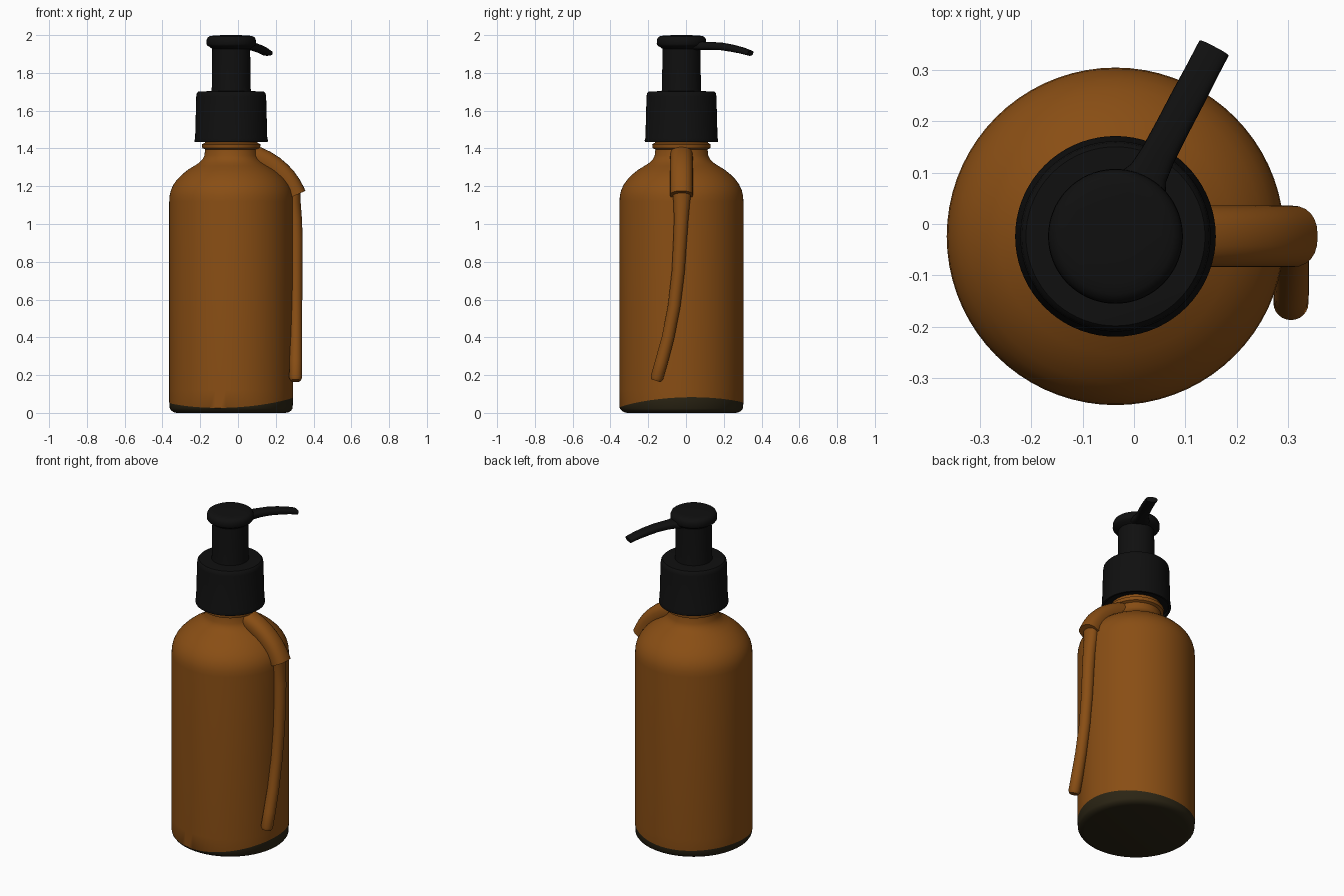
import bpy, bmesh, math
from mathutils import Vector

if "Cube" in bpy.data.objects:
    bpy.data.objects.remove(bpy.data.objects["Cube"])

CX, CY = -0.036, -0.024   # bottle axis
SEG = 72


def material(name, rgb):
    m = bpy.data.materials.new(name)
    m.diffuse_color = (*rgb, 1)
    m.use_nodes = True
    m.node_tree.nodes["Principled BSDF"].inputs["Base Color"].default_value = m.diffuse_color
    return m


amber = material("amber brown", (0.25, 0.076, 0.007))
black = material("black plastic", (0.005, 0.005, 0.005))
dark = material("dark base", (0.024, 0.018, 0.007))


def finish(name, bm, mats, angle=35):
    bmesh.ops.recalc_face_normals(bm, faces=bm.faces)
    me = bpy.data.meshes.new(name)
    bm.to_mesh(me)
    bm.free()
    for m in mats:
        me.materials.append(m)
    me.shade_smooth()
    me.set_sharp_from_angle(angle=math.radians(angle))
    ob = bpy.data.objects.new(name, me)
    bpy.context.collection.objects.link(ob)
    return ob


def skin(bm, rings):
    """Bridge rings of equal length, cap both ends; returns faces per band."""
    n = len(rings[0])
    bands = []
    for a, b in zip(rings, rings[1:]):
        bands.append([bm.faces.new((a[i], a[(i + 1) % n], b[(i + 1) % n], b[i]))
                      for i in range(n)])
    first = bm.faces.new(rings[0][::-1])
    bm.faces.new(rings[-1])
    return first, bands


def lathe(name, profile, mats, wavy=None):
    """Revolve (radius, z) points; ring number `wavy` follows the base colour line,
    and everything below it takes the second material."""
    bm = bmesh.new()
    rings = []
    for k, (r, z) in enumerate(profile):
        ring = []
        for i in range(SEG):
            t = 2 * math.pi * i / SEG
            h = z
            if k == wavy:
                h += 0.014 * math.cos(t) + 0.012 * math.sin(t) + 0.014 * math.cos(2 * t)
            ring.append(bm.verts.new((CX + r * math.cos(t), CY + r * math.sin(t), h)))
        rings.append(ring)
    first, bands = skin(bm, rings)
    if wavy:
        for f in [first] + [f for band in bands[:wavy] for f in band]:
            f.material_index = 1
    return finish(name, bm, mats)


def sweep(name, path, side, mat, power=1.0, n=24):
    """Sweep an oval along path rows (point, half width, half height)."""
    bm = bmesh.new()
    pts = [Vector(p) for p, _, _ in path]
    rings = []
    for k, (_, w, h) in enumerate(path):
        tan = (pts[min(k + 1, len(pts) - 1)] - pts[max(k - 1, 0)]).normalized()
        up = side.cross(tan).normalized()
        across = tan.cross(up)
        ring = []
        for i in range(n):
            t = 2 * math.pi * i / n
            c, s = math.cos(t), math.sin(t)
            u = math.copysign(abs(c) ** power, c) * w
            v = math.copysign(abs(s) ** power, s) * h
            ring.append(bm.verts.new(pts[k] + across * u + up * v))
        rings.append(ring)
    skin(bm, rings)
    return finish(name, bm, [mat], 45)


# Bottle body with rounded shoulder, neck and dark wavy base
lathe("bottle", [
    (0.288, 0.0), (0.305, 0.004), (0.317, 0.012), (0.325, 0.023), (0.328, 0.054),
    (0.328, 0.12), (0.328, 1.12), (0.326, 1.15), (0.319, 1.18), (0.305, 1.21),
    (0.285, 1.237), (0.258, 1.264), (0.228, 1.288), (0.195, 1.308), (0.17, 1.324),
    (0.152, 1.342), (0.142, 1.362), (0.138, 1.395), (0.153, 1.402), (0.155, 1.422),
    (0.14, 1.43), (0.14, 1.46)], [amber, dark], wavy=4)

# Screw cap
lathe("screw_cap", [
    (0.14, 1.445), (0.178, 1.445), (0.182, 1.435), (0.193, 1.435), (0.195, 1.442),
    (0.191, 1.455), (0.185, 1.675), (0.182, 1.692), (0.174, 1.701), (0.10, 1.704)],
    [black])

# Pump stem and pressing head
lathe("pump_stem", [(0.106, 1.69), (0.103, 1.72), (0.100, 1.95)], [black])
lathe("pump_head", [
    (0.09, 1.925), (0.102, 1.928), (0.115, 1.938), (0.126, 1.944), (0.131, 1.952),
    (0.130, 1.975), (0.124, 1.988), (0.112, 1.995), (0.09, 1.998), (0.04, 2.0)], [black])

# Curved spout, pointing to the back right
d = Vector((0.464, 0.886, 0))
spout = [(0.04, 1.945, .06, .022), (0.11, 1.944, .052, .023), (0.14, 1.943, .038, .022),
         (0.18, 1.943, .034, .021), (0.24, 1.940, .033, .020), (0.30, 1.931, .033, .019),
         (0.36, 1.919, .032, .017), (0.412, 1.904, .032, .014)]
sweep("spout", [((CX + d.x * s, CY + d.y * s, z), w, h) for s, z, w, h in spout],
      Vector((0.886, -0.464, 0)), black, power=0.7)

# Thick strap running from the neck over the shoulder
Y = Vector((0, 1, 0))
strap = [(0.04, 1.372), (0.10, 1.352), (0.145, 1.331), (0.187, 1.304), (0.222, 1.274),
         (0.252, 1.242), (0.277, 1.205), (0.296, 1.17), (0.304, 1.152)]
sweep("shoulder_strap", [((x, -0.024, z), 0.06, 0.058) for x, z in strap], Y, amber, power=0.85)

# Thin tail curving down the side
tail = [(0.296, -0.022, 1.17, .050), (0.296, -0.023, 1.11, .043), (0.303, -0.026, 1.02, .038),
        (0.306, -0.031, 0.92, .036), (0.307, -0.041, 0.75, .034), (0.307, -0.062, 0.57, .033),
        (0.307, -0.095, 0.40, .033), (0.306, -0.130, 0.27, .034), (0.305, -0.154, 0.186, .034),
        (0.305, -0.159, 0.170, .026)]
sweep("side_tail", [((x, y, z), r, min(r, 0.036)) for x, y, z, r in tail], Y, amber)
